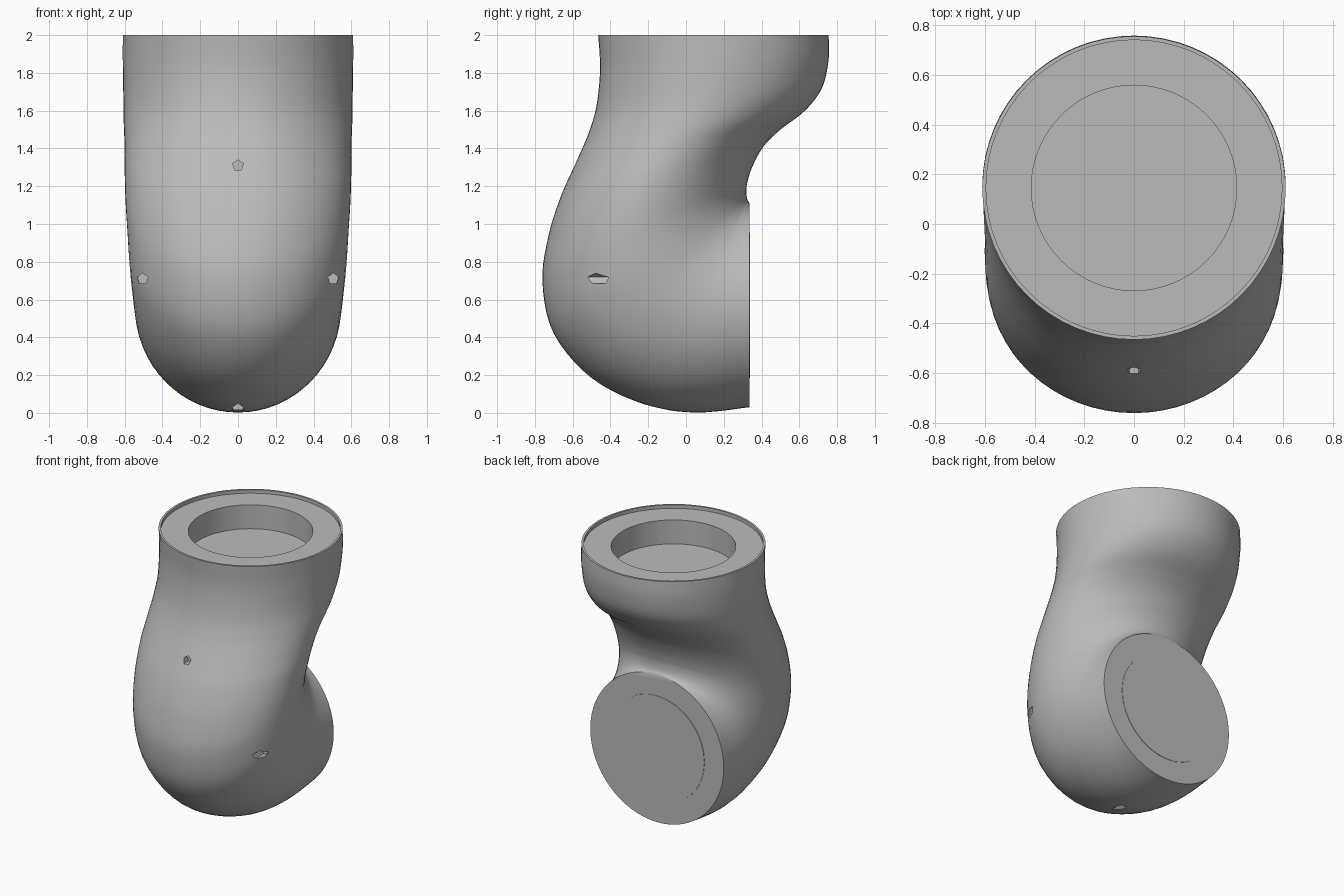
import bpy, bmesh, math
from mathutils import Vector

if "Cube" in bpy.data.objects:
    bpy.data.objects.remove(bpy.data.objects["Cube"])

SEGMENTS = 64
STEPS = 5

grey = bpy.data.materials.new("plain grey")
grey.use_nodes = True
colour = (0.5, 0.5, 0.5, 1)
grey.diffuse_color = colour
grey.node_tree.nodes["Principled BSDF"].inputs["Base Color"].default_value = colour

# Stations of the bend: back y, back z, front y, front z, half width
stations = [Vector(s) for s in (
    (0.755, 2.00, -0.465, 2.00, 0.61),
    (0.755, 1.87, -0.455, 1.82, 0.61),
    (0.72, 1.72, -0.475, 1.62, 0.607),
    (0.63, 1.60, -0.52, 1.47, 0.605),
    (0.50, 1.50, -0.59, 1.31, 0.60),
    (0.41, 1.41, -0.665, 1.14, 0.60),
    (0.35, 1.30, -0.73, 0.93, 0.595),
    (0.325, 1.22, -0.76, 0.69, 0.585),
    (0.32, 1.18, -0.70, 0.42, 0.575),
    (0.321, 1.15, -0.50, 0.185, 0.56),
    (0.325, 1.13, -0.22, 0.045, 0.55),
    (0.33, 1.12, 0.05, 0.002, 0.545),
    (0.335, 1.11, 0.335, 0.03, 0.54))]


def flat_ring(radius, z):
    return Vector((0.145 + radius, z, 0.145 - radius, z, radius))


def smooth_path(points):
    padded = [points[0]] + points + [points[-1]]
    for a, b, c, d in zip(padded, padded[1:], padded[2:], padded[3:]):
        for i in range(STEPS):
            t = i / STEPS
            yield 0.5 * (2 * b + (c - a) * t + (2 * a - 5 * b + 4 * c - d) * t ** 2
                         + (3 * b - a - 3 * c + d) * t ** 3)
    yield points[-1]


def add_ring(bm, s):
    back, front = Vector((0, s[0], s[1])), Vector((0, s[2], s[3]))
    middle, half = (back + front) / 2, (back - front) / 2
    angles = [math.tau * i / SEGMENTS for i in range(SEGMENTS)]
    return [bm.verts.new(middle + half * math.cos(a) + Vector((s[4] * math.sin(a), 0, 0)))
            for a in angles]


def cylinder_along_y(name, location, radius, depth, sides):
    bpy.ops.mesh.primitive_cylinder_add(vertices=sides, radius=radius, depth=depth,
                                        location=location, rotation=(math.pi / 2, 0, 0))
    obj = bpy.context.object
    obj.name = name
    return obj


# Bent body, starting from the socket floor, over the rim and down to the back end
socket = [flat_ring(0.413, 1.80), flat_ring(0.413, 1.975),
          flat_ring(0.595, 1.975), flat_ring(0.595, 2.0)]
bm = bmesh.new()
rings = [add_ring(bm, s) for s in socket + list(smooth_path(stations))]
for upper, lower in zip(rings, rings[1:]):
    for i in range(SEGMENTS):
        j = (i + 1) % SEGMENTS
        bm.faces.new((upper[i], upper[j], lower[j], lower[i]))
bm.faces.new(rings[0])
bm.faces.new(rings[-1])
bmesh.ops.recalc_face_normals(bm, faces=bm.faces)
mesh = bpy.data.meshes.new("bent_body")
bm.to_mesh(mesh)
bm.free()
body = bpy.data.objects.new("bent_body", mesh)
bpy.context.collection.objects.link(body)
mesh.materials.append(grey)

# Small five-sided pockets cut from the front: x, z and y of the pocket floor
for x, z, floor in ((0, 1.31, -0.55), (0.505, 0.71, -0.4), (-0.505, 0.71, -0.4),
                    (0, 0.02, -0.1)):
    cutter = cylinder_along_y("pocket_cutter", (x, floor - 0.3, z), 0.03, 0.6, 5)
    cutter.hide_render = True
    cut = body.modifiers.new("pocket", "BOOLEAN")
    cut.operation = "DIFFERENCE"
    cut.solver = "EXACT"
    cut.object = cutter
    bpy.context.view_layer.objects.active = body
    bpy.ops.object.modifier_apply(modifier=cut.name)
    bpy.data.objects.remove(cutter)

# Thin disc on the back end
disc = cylinder_along_y("back_disc", (0, 0.335, 0.57), 0.385, 0.006, 32)
disc.data.materials.append(grey)

for obj in (body, disc):
    bpy.ops.object.select_all(action="DESELECT")
    obj.select_set(True)
    bpy.context.view_layer.objects.active = obj
    bpy.ops.object.shade_smooth_by_angle(angle=math.radians(35))
